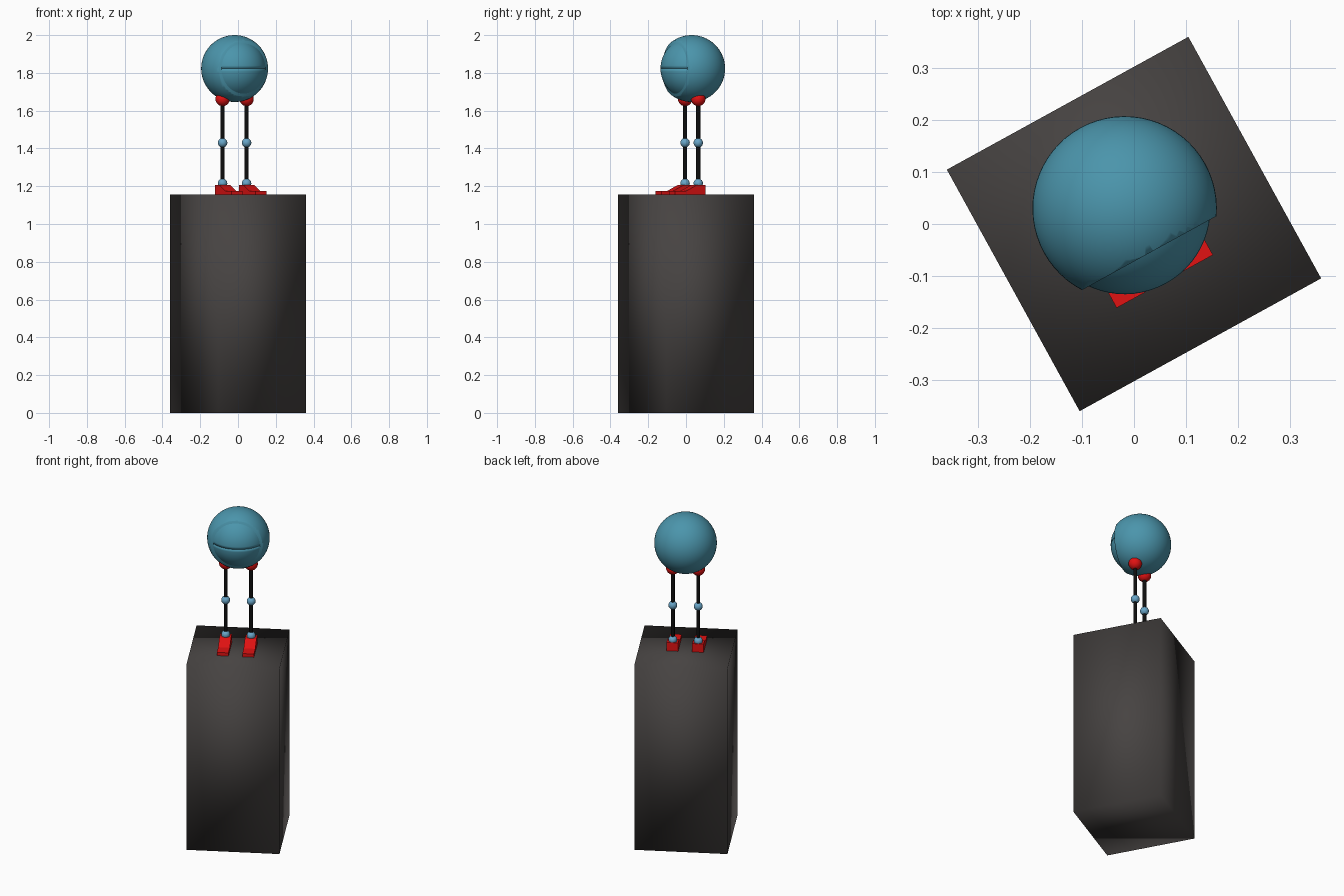
import bpy, bmesh, math
from mathutils import Matrix, Vector

if "Cube" in bpy.data.objects:
    bpy.data.objects.remove(bpy.data.objects["Cube"])

ANGLE = math.radians(28.8)
TURN = Matrix.Rotation(ANGLE, 4, 'Z')
# local frame of the figure: faces local -y, stands on the plinth
FIGURE = Matrix.Translation((-0.018, 0.03, 0)) @ TURN
TOP = 1.155
HEAD_Z, HEAD_R = 1.823, 0.177


def material(name, rgb):
    m = bpy.data.materials.new(name)
    m.diffuse_color = (*rgb, 1)
    m.use_nodes = True
    m.node_tree.nodes["Principled BSDF"].inputs["Base Color"].default_value = m.diffuse_color
    return m


teal = material("teal", (0.07, 0.30, 0.41))
red = material("red", (0.75, 0.006, 0.006))
black = material("black", (0.004, 0.004, 0.004))
light_blue = material("light blue", (0.14, 0.38, 0.58))
charcoal = material("charcoal", (0.062, 0.056, 0.054))


def finish(name, bm, mat, matrix, smooth=True):
    bmesh.ops.recalc_face_normals(bm, faces=bm.faces)
    bm.transform(matrix)
    me = bpy.data.meshes.new(name)
    for f in bm.faces:
        f.smooth = smooth
    bm.to_mesh(me)
    bm.free()
    me.materials.append(mat)
    ob = bpy.data.objects.new(name, me)
    bpy.context.collection.objects.link(ob)
    return ob


def ball(name, loc, r, mat, seg=32, cuts=()):
    """Sphere, optionally sliced; each cut keeps the side opposite its normal."""
    bm = bmesh.new()
    bmesh.ops.create_uvsphere(bm, u_segments=seg, v_segments=seg // 2, radius=r)
    for co, no in cuts:
        geom = bm.verts[:] + bm.edges[:] + bm.faces[:]
        res = bmesh.ops.bisect_plane(bm, geom=geom, plane_co=co, plane_no=no,
                                     clear_outer=True)
        rim = [e for e in res['geom_cut'] if isinstance(e, bmesh.types.BMEdge)]
        bmesh.ops.contextual_create(bm, geom=rim)
    return finish(name, bm, mat, FIGURE @ Matrix.Translation(loc))


# plinth, softly shaded
bm = bmesh.new()
bmesh.ops.create_cube(bm, size=1)
finish("plinth", bm, charcoal,
       TURN @ Matrix.Translation((0, 0, TOP / 2)) @ Matrix.Diagonal((0.529, 0.529, TOP, 1)))

# head shell with its front sliced off, and two eyelid halves inside the opening
center = (0, 0, HEAD_Z)
ball("head_shell", center, HEAD_R, teal, 64, [((0, -0.098, 0), (0, -1, 0))])
for name, s in (("upper_eyelid", 1), ("lower_eyelid", -1)):
    ball(name, center, 0.165, teal, 64, [((0, 0, s * 0.001), (0, 0, -s))])

# foot side profile: (local y, height above plinth)
PROFILE = [(0.025, 0), (0.025, 0.052), (-0.025, 0.052), (-0.09, 0.02),
           (-0.16, 0.02), (-0.16, 0)]

for side, x in (("left", -0.0725), ("right", 0.0725)):
    # leg rod
    bm = bmesh.new()
    bmesh.ops.create_cone(bm, cap_ends=True, segments=24, radius1=0.011,
                          radius2=0.011, depth=0.46)
    rod = finish(side + "_leg", bm, black, FIGURE @ Matrix.Translation((x, 0, 1.43)))
    rod.data.set_sharp_from_angle(angle=math.radians(40))
    # joints
    ball(side + "_hip", (x, 0, 1.662), 0.038, red)
    ball(side + "_knee", (x, 0, 1.43), 0.025, light_blue)
    ball(side + "_ankle", (x, 0, 1.215), 0.025, light_blue)
    # foot
    bm = bmesh.new()
    face = bm.faces.new([bm.verts.new((-0.033, y, z)) for y, z in PROFILE])
    ext = bmesh.ops.extrude_face_region(bm, geom=[face])
    bmesh.ops.translate(bm, vec=Vector((0.066, 0, 0)),
                        verts=[v for v in ext['geom'] if isinstance(v, bmesh.types.BMVert)])
    finish(side + "_foot", bm, red, FIGURE @ Matrix.Translation((x, 0, TOP)), smooth=False)
